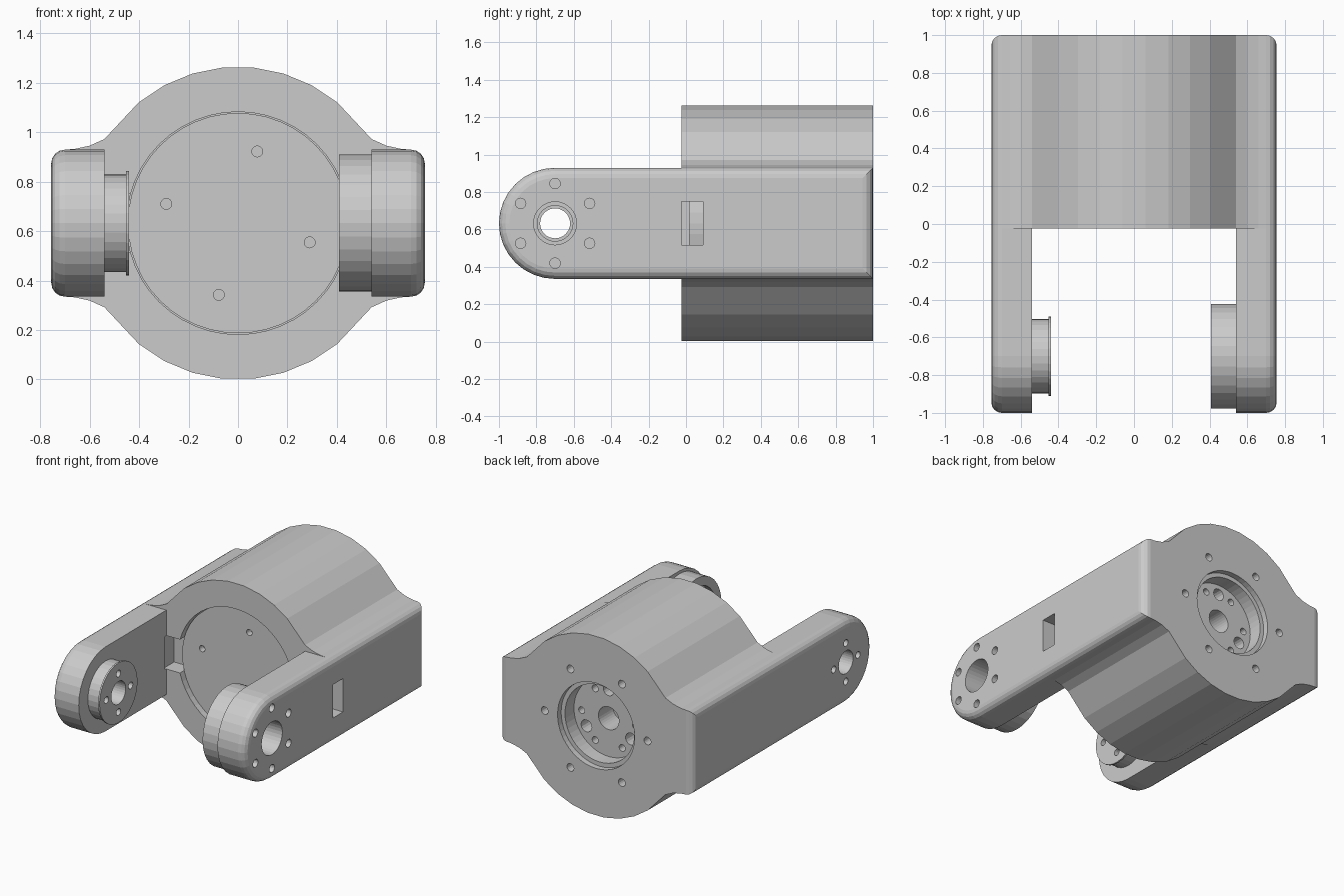
import bpy, bmesh
from math import sin, cos, pi, radians
from mathutils import Matrix, Vector

if "Cube" in bpy.data.objects:
    bpy.data.objects.remove(bpy.data.objects["Cube"])

ZC, YP = 0.632, -0.70          # height of all axes, y of the pivot axis


def make(name, bm):
    bmesh.ops.recalc_face_normals(bm, faces=bm.faces)
    me = bpy.data.meshes.new(name)
    bm.to_mesh(me)
    bm.free()
    ob = bpy.data.objects.new(name, me)
    bpy.context.collection.objects.link(ob)
    return ob


def prism(name, pts, offset, bevel_x=None):
    """Extrude a closed 3D outline; optionally round the rim lying at x = bevel_x."""
    bm = bmesh.new()
    face = bm.faces.new([bm.verts.new(p) for p in pts])
    new = bmesh.ops.extrude_face_region(bm, geom=[face], use_keep_orig=True)['geom']
    bmesh.ops.translate(bm, vec=offset, verts=[v for v in new if isinstance(v, bmesh.types.BMVert)])
    bmesh.ops.recalc_face_normals(bm, faces=bm.faces)
    if bevel_x is not None:
        rim = [e for e in bm.edges if all(abs(v.co.x - bevel_x) < 1e-4 for v in e.verts)]
        bmesh.ops.bevel(bm, geom=rim, offset=0.055, segments=4, profile=0.5,
                        affect='EDGES', clamp_overlap=False)
    return make(name, bm)


def cyl(name, axis, a, b, u, r, z=ZC, seg=32):
    """Cylinder from a to b along x (u is its y) or along y (u is its x)."""
    bm = bmesh.new()
    m = (a + b) / 2
    if axis == 'x':
        mat = Matrix.Translation((m, u, z)) @ Matrix.Rotation(pi / 2, 4, 'Y')
    else:
        mat = Matrix.Translation((u, m, z)) @ Matrix.Rotation(pi / 2, 4, 'X')
    bmesh.ops.create_cone(bm, cap_ends=True, segments=seg, radius1=r, radius2=r,
                          depth=abs(b - a), matrix=mat)
    return make(name, bm)


def box(name, lo, hi):
    (x0, y0, z0), (x1, y1, z1) = lo, hi
    return prism(name, [(x0, y0, z0), (x1, y0, z0), (x1, y1, z0), (x0, y1, z0)], (0, 0, z1 - z0))


def boolean(ob, tools, op='DIFFERENCE'):
    bpy.context.view_layer.objects.active = ob
    for t in tools:
        t.hide_render = True
        mod = ob.modifiers.new('cut', 'BOOLEAN')
        mod.operation, mod.object, mod.solver = op, t, 'EXACT'
        bpy.ops.object.modifier_apply(modifier=mod.name)
        bpy.data.objects.remove(t)


def ring(axis, a, b, u, radius, r, angles):
    """Circle of small hole cutters around an axis."""
    return [cyl('hole', axis, a, b, u + radius * cos(radians(t)), r,
                ZC + radius * sin(radians(t)), 16) for t in angles]


# Barrel: round housing flowing into the side arms
quarter = [(0.70, 0.297), (0.66, 0.30), (0.60, 0.313), (0.54, 0.34)]
quarter += [(0.632 * sin(radians(t)), 0.632 * cos(radians(t))) for t in (39.4, 28.1, 16.9, 5.6)]
top = quarter + [(-x, z) for x, z in reversed(quarter)]
outline = top + [(-x, -z) for x, z in top]
housing = prism('fork_housing', [(x, -0.025, ZC + z) for x, z in outline], (0, 1.025, 0))

# Side arms with round tips and rounded outer rims
for s in (1, -1):
    arc = [(YP - 0.3 * cos(radians(t)), 0.297 * sin(radians(t)))
           for t in [-90 + 180 * i / 16 for i in range(17)]]
    pts = [(s * 0.54, y, ZC + z) for y, z in arc + [(1, 0.297), (1, -0.297)]]
    boolean(housing, [prism('arm', pts, (s * 0.215, 0, 0), s * 0.755)], 'UNION')

# Front bore, cable window on the right, cable slot on the left
cuts = [cyl('bore', 'y', -0.1, 0.12, 0, 0.45, seg=48),
        box('window', (0.38, -0.024, 0.515), (0.9, 0.09, 0.75)),
        box('slot', (-0.56, -0.04, 0.515), (-0.38, 0.09, 0.75))]
# Back flange: stepped recess, centre hole and bolt circles
cuts += [cyl('recess', 'y', 0.96, 1.1, 0, 0.30, seg=48),
         cyl('recess', 'y', 0.86, 1.1, 0, 0.27, seg=48),
         cyl('hole', 'y', 0.70, 1.0, 0, 0.08)]
cuts += ring('y', 0.88, 1.1, 0, 0.40, 0.027, range(0, 360, 60))
cuts += ring('y', 0.76, 0.95, 0, 0.20, 0.042, (90, 210, 330))
cuts += ring('y', 0.80, 0.95, 0, 0.21, 0.024, range(0, 360, 60))
# Pivot holes in the arms
cuts += [cyl('hole', 'x', 0.5, 0.8, YP, 0.115), cyl('hole', 'x', -0.8, -0.5, YP, 0.08)]
cuts += ring('x', 0.64, 0.8, YP, 0.213, 0.028, range(30, 390, 60))
cuts += ring('x', -0.8, -0.5, YP, 0.135, 0.024, range(0, 360, 90))
boolean(housing, cuts)

# Motor face set in the front bore
motor = cyl('motor_face', 'y', 0.015, 0.125, 0, 0.445, seg=48)
boolean(motor, ring('y', -0.02, 0.06, 0, 0.30, 0.022, (75, 165, 255, 345)))

# Left pivot boss with a thin lip
boss = cyl('left_pivot_boss', 'x', -0.545, -0.44, YP, 0.198)
boolean(boss, [cyl('lip', 'x', -0.452, -0.44, YP, 0.211)], 'UNION')
boolean(boss, [cyl('hole', 'x', -0.6, -0.4, YP, 0.08)]
        + ring('x', -0.6, -0.4, YP, 0.135, 0.024, range(0, 360, 90)))

# Right pivot drive with a recessed output face
drive = cyl('right_pivot_drive', 'x', 0.408, 0.545, YP, 0.277)
boolean(drive, [cyl('recess', 'x', 0.38, 0.45, YP, 0.215),
                cyl('hole', 'x', 0.4, 0.6, YP, 0.095)]
        + ring('x', 0.43, 0.51, YP, 0.155, 0.024, range(0, 360, 60)))
